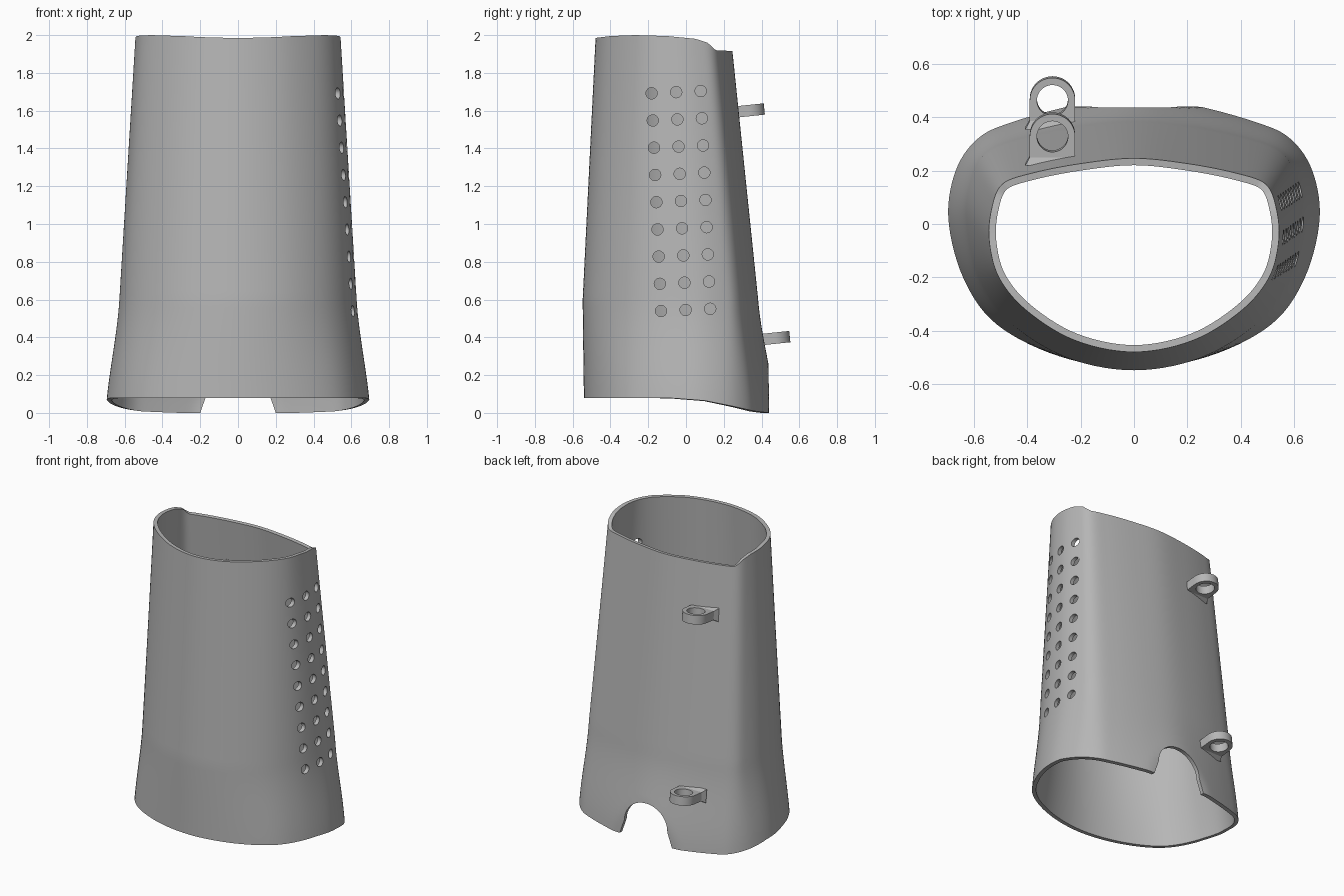
import bpy, bmesh, math
from mathutils import Matrix, Vector

cube = bpy.data.objects.get("Cube")
if cube:
    bpy.data.objects.remove(cube, do_unlink=True)

grey = bpy.data.materials.new("plain_grey")
grey.use_nodes = True
grey.diffuse_color = (0.47, 0.47, 0.47, 1)
grey.node_tree.nodes["Principled BSDF"].inputs["Base Color"].default_value = (0.47, 0.47, 0.47, 1)


def make_object(name, bm):
    bmesh.ops.recalc_face_normals(bm, faces=bm.faces)
    mesh = bpy.data.meshes.new(name)
    bm.to_mesh(mesh)
    bm.free()
    mesh.materials.append(grey)
    obj = bpy.data.objects.new(name, mesh)
    bpy.context.collection.objects.link(obj)
    return obj


def finish(obj, angle=35):
    bpy.ops.object.select_all(action='DESELECT')
    obj.select_set(True)
    bpy.context.view_layer.objects.active = obj
    bpy.ops.object.convert(target='MESH')
    bpy.ops.object.shade_smooth_by_angle(angle=math.radians(angle))


def lookup(table, v):
    if v <= table[0][0]:
        return table[0][1]
    for (a, p), (b, q) in zip(table, table[1:]):
        if v <= b:
            return p + (q - p) * (v - a) / (b - a)
    return table[-1][1]


# Half cross-sections, from back centre round to front centre
TOP = [(0, .237), (.2, .217), (.38, .182), (.49, .142), (.53, .06),
       (.541, -.06), (.505, -.2), (.4, -.325), (.22, -.435), (0, -.478)]
MID = [(0, .382), (.2, .365), (.40, .325), (.54, .275), (.60, .19),
       (.628, .03), (.585, -.19), (.46, -.37), (.25, -.5), (0, -.547)]
LOW = [(0, .475), (.22, .445), (.46, .38), (.585, .32), (.67, .2),
       (.70, .02), (.645, -.2), (.52, -.375), (.28, -.495), (0, -.54)]
STEPS = 7


def smooth_loop(half):
    pts = [Vector(p) for p in half]
    pts += [Vector((-p.x, p.y)) for p in pts[-2:0:-1]]
    n, out = len(pts), []
    for i in range(n):
        a, b, c, d = (pts[(i + k) % n] for k in (-1, 0, 1, 2))
        for s in range(STEPS):
            t = s / STEPS
            out.append(b + (c - a) * t / 2 + (2 * a - 5 * b + 4 * c - d) * t * t / 2
                       + (3 * b - a - 3 * c + d) * t ** 3 / 2)
    return out


top, mid, low = map(smooth_loop, (TOP, MID, LOW))
RIM = [(-.48, 1.985), (-.4, 1.995), (-.27, 2), (-.1, 1.995), (.05, 1.98),
       (.11, 1.96), (.15, 1.92), (.25, 1.915)]
HEM = [(-.1, .08), (.1, .065), (.25, .035), (.36, .01), (.44, 0)]


def wall_point(i, z):
    if z > 0.6:
        p = mid[i].lerp(top[i], (z - 0.6) / 1.4)
    else:
        u = (0.6 - z) / 0.6
        p = mid[i].lerp(low[i], 0.5 * u + 0.5 * u * u * (3 - 2 * u))
    return (p.x, min(p.y, 0.44), z)


# Hollow shell
bm = bmesh.new()
ROWS = 44
columns = []
for i in range(len(top)):
    z0, z1 = lookup(HEM, low[i].y), lookup(RIM, top[i].y)
    columns.append([bm.verts.new(wall_point(i, z0 + (z1 - z0) * r / ROWS)) for r in range(ROWS + 1)])
for i, col in enumerate(columns):
    nxt = columns[(i + 1) % len(columns)]
    for r in range(ROWS):
        bm.faces.new((col[r], col[r + 1], nxt[r + 1], nxt[r]))
shell = make_object("shell", bm)
# Make the wall normals point outward so the thickness goes in
face = shell.data.polygons[0]
if face.normal.y < 0:
    shell.data.flip_normals()

# Cutter: vent holes on the left side and the arched notch at the back
bm = bmesh.new()
for row in range(9):
    for c in range(3):
        y = -0.182 + 0.13 * c + 0.05 * row / 8
        z = 1.692 + 0.006 * c - 1.153 * row / 8
        bmesh.ops.create_cone(bm, cap_ends=True, segments=24, radius1=0.03, radius2=0.03, depth=0.5,
                              matrix=Matrix.Translation((0.6, y, z)) @ Matrix.Rotation(math.pi / 2, 4, 'Y'))
arch = [(0.22, -0.1)]
arch += [(0.165 * math.cos(math.pi * k / 24), 0.1 + 0.155 * math.sin(math.pi * k / 24)) for k in range(25)]
arch.insert(1, (0.2, 0.0))
arch += [(-0.2, 0.0), (-0.22, -0.1)]
cap = bm.faces.new([bm.verts.new((x, 0.25, z)) for x, z in arch])
ext = bmesh.ops.extrude_face_region(bm, geom=[cap], use_keep_orig=True)
bmesh.ops.translate(bm, vec=(0, 0.4, 0), verts=[v for v in ext["geom"] if isinstance(v, bmesh.types.BMVert)])
cutter = make_object("cutter", bm)
cutter.hide_render = True

solid = shell.modifiers.new("thickness", 'SOLIDIFY')
solid.thickness = 0.026
solid.offset = -1
cut = shell.modifiers.new("openings", 'BOOLEAN')
cut.operation = 'DIFFERENCE'
cut.solver = 'EXACT'
cut.object = cutter
finish(shell)
bpy.data.objects.remove(cutter, do_unlink=True)


# Ring lugs on the back
def lug(name, y, z):
    bm = bmesh.new()
    n, h, rings = 48, 0.03, []
    for level in (-h, h):
        outer, inner = [], []
        for k in range(n):
            c, s = math.cos(math.tau * k / n), math.sin(math.tau * k / n)
            stretch = 0.085 if s >= 0 else 0.085 / max(abs(c), abs(s))
            oy = s * stretch * (1 if s >= 0 else 1.25)
            outer.append(bm.verts.new((c * stretch, oy, level)))
            inner.append(bm.verts.new((c * 0.058, s * 0.058, level)))
        rings.append((outer, inner))
    (ob, ib), (ot, it) = rings
    for a, b in ((ob, ot), (ot, it), (it, ib), (ib, ob)):
        for k in range(n):
            j = (k + 1) % n
            bm.faces.new((a[k], a[j], b[j], b[k]))
    # Flared foot against the wall
    foot = bmesh.ops.create_cube(bm, size=1)["verts"]
    for v in foot:
        near = v.co.y < 0
        v.co = Vector((math.copysign(0.102 if near else 0.085, v.co.x), -0.108 if near else -0.078,
                       math.copysign(0.045 if near else 0.03, v.co.z)))
    obj = make_object(name, bm)
    obj.location = (-0.305, y, z)
    obj.rotation_euler.x = math.radians(6)
    finish(obj)


lug("upper_lug", 0.33, 1.6)
lug("lower_lug", 0.465, 0.395)
